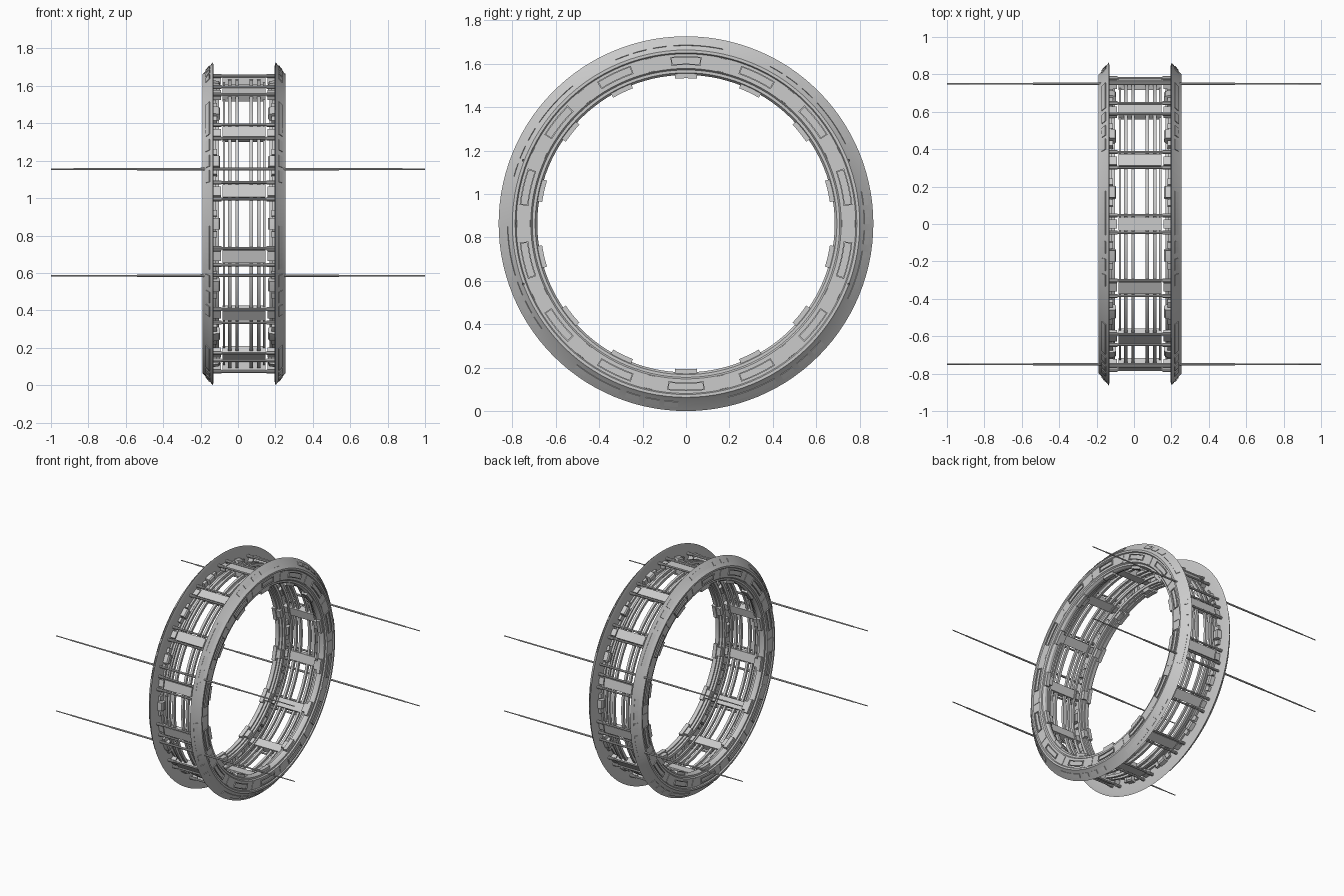
import bpy, bmesh, math
from math import sin, cos, radians, pi

if "Cube" in bpy.data.objects:
    bpy.data.objects.remove(bpy.data.objects["Cube"])

CX, CZ, R = 0.033, 0.863, 0.863      # ring mid-plane, axis height, outer radius
N = 14
STEP = 2 * pi / N


def point(x, r, a, t=0.0):
    """Point at axial x, radius r, angle a from the top towards +y, tangential shift t."""
    return (CX + x, r * sin(a) + t * cos(a), CZ + r * cos(a) - t * sin(a))


def sweep(bm, prof, a0=0.0, a1=2 * pi, n=112, s=1):
    """Turn a closed (x, r) profile about the axis; s=-1 gives the opposite side."""
    full = abs(a1 - a0 - 2 * pi) < 1e-6
    rows = [[bm.verts.new(point(s * x, r, a0 + (a1 - a0) * i / n)) for x, r in prof]
            for i in range(n if full else n + 1)]
    m = len(prof)
    for i in range(n):
        p, q = rows[i], rows[(i + 1) % len(rows)]
        for j in range(m):
            k = (j + 1) % m
            bm.faces.new((p[j], p[k], q[k], q[j]))
    if not full:
        bm.faces.new(rows[0])
        bm.faces.new(rows[-1])


def rect(x0, x1, r0, r1):
    return [(x0, r0), (x1, r0), (x1, r1), (x0, r1)]


def rod(bm, r, a, t, sections, sides=10):
    """Rod along x; sections are (axial x, thickness radius)."""
    rings = []
    for x, w in sections:
        rings.append([bm.verts.new(point(x, r + w * cos(2 * pi * j / sides), a,
                                         t + w * sin(2 * pi * j / sides))) for j in range(sides)])
    for p, q in zip(rings, rings[1:]):
        for j in range(sides):
            k = (j + 1) % sides
            bm.faces.new((p[j], p[k], q[k], q[j]))
    bm.faces.new(rings[0])
    bm.faces.new(rings[-1])


def finish(bm, name, smooth=True):
    bmesh.ops.recalc_face_normals(bm, faces=bm.faces)
    me = bpy.data.meshes.new(name)
    bm.to_mesh(me)
    bm.free()
    ob = bpy.data.objects.new(name, me)
    bpy.context.collection.objects.link(ob)
    if smooth:
        bpy.ops.object.select_all(action='DESELECT')
        ob.select_set(True)
        bpy.context.view_layer.objects.active = ob
        bpy.ops.object.shade_smooth_by_angle(angle=radians(30))


# bevelled rim profile, measured outward from the mid-plane
FLANGE = [(0.168, R), (0.213, 0.808), (0.222, 0.800), (0.222, 0.787), (0.214, 0.782),
          (0.214, 0.715), (0.205, 0.708), (0.205, 0.695), (0.190, 0.685), (0.168, 0.685),
          (0.168, 0.70), (0.163, 0.705), (0.163, 0.845)]


def bevel_panel(t0, t1, h):
    """Raised panel profile lying on the sloped outer band."""
    (xa, ra), (xb, rb) = FLANGE[0], FLANGE[1]
    pts = [(xa + (xb - xa) * t, ra + (rb - ra) * t) for t in (t0, t1)]
    nx, nr = 0.77 * h, 0.63 * h
    (x0, r0), (x1, r1) = pts
    return [(x0 - nx, r0 - nr), (x1 - nx, r1 - nr), (x1 + nx, r1 + nr), (x0 + nx, r0 + nr)]


for s, side in ((1, "right"), (-1, "left")):
    bm = bmesh.new()
    sweep(bm, FLANGE, s=s)
    finish(bm, side + "_flange")

    # inner support hoop beside the flange
    bm = bmesh.new()
    sweep(bm, rect(0.135, 0.150, 0.705, 0.725), s=s)
    sweep(bm, rect(0.150, 0.170, 0.695, 0.740), s=s)
    finish(bm, side + "_inner_hoop")

    # rectangular frames, clamps and seam wedges on the flat face
    bm = bmesh.new()
    for k in range(N):
        a = k * STEP
        h = 0.093 if k == 0 else 0.112
        d = 0.008
        for r0, r1 in ((0.731, 0.737), (0.765, 0.771)):
            sweep(bm, rect(0.210, 0.221, r0, r1), a - h, a + h, 4, s)
        for e in (-h, h - d):
            sweep(bm, rect(0.210, 0.221, 0.731, 0.771), a + e, a + e + d, 1, s)
        b = a + STEP / 2
        sweep(bm, [(0.20, 0.712), (0.217, 0.718), (0.217, 0.779), (0.20, 0.785)],
              b - 0.022, b + 0.022, 1, s)
        # pads projecting into the bore
        sweep(bm, rect(0.172, 0.200, 0.670, 0.70), a - 0.075, a + 0.075, 4, s)
        sweep(bm, rect(0.140, 0.172, 0.678, 0.71), a - 0.045, a + 0.045, 3, s)
    finish(bm, side + "_face_details", False)

    # long and short panels on the sloped band
    bm = bmesh.new()
    for k in range(7):
        o = 2 * k * STEP
        for c, h, n in ((4, 8, 8), (-8.5, 2.2, 2), (-15, 2.2, 2), (-21, 2.2, 2)):
            sweep(bm, bevel_panel(0.35, 0.78, 0.004), o + radians(c - h), o + radians(c + h), n, s)
    finish(bm, side + "_band_panels", False)

    # blocks and rounded elbows on the inward face, between the cross plates
    bm = bmesh.new()
    for k in range(N):
        b = (k + 0.5) * STEP
        sweep(bm, [(0.165, 0.725), (0.135, 0.73), (0.128, 0.74), (0.128, 0.765),
                   (0.135, 0.775), (0.165, 0.78)], b - 0.04, b + 0.04, 3, s)
        for e in (-0.075, 0.075):
            sweep(bm, rect(0.145, 0.166, 0.735, 0.770), b + e - 0.022, b + e + 0.022, 2, s)
    finish(bm, side + "_inward_blocks", False)

# thin hoops between the flanges
bm = bmesh.new()
for x in (-0.077, -0.038, 0.038, 0.077):
    sweep(bm, rect(x - 0.009, x + 0.009, 0.752, 0.772))
for x in (-0.108, 0.108):
    sweep(bm, rect(x - 0.006, x + 0.006, 0.735, 0.755))
finish(bm, "middle_hoops")

# cross plates with a rod along each edge and collars at the ends
plates, rods = bmesh.new(), bmesh.new()
for k in range(N):
    a = k * STEP
    sweep(plates, rect(-0.115, 0.115, 0.742, 0.790), a - 0.043, a + 0.043, 1)
    for t in (-0.046, 0.046):
        rod(rods, 0.790, a, t, [(-0.170, 0.007), (0.170, 0.007)])
        for s in (1, -1):
            rod(rods, 0.790, a, t, [(s * 0.120, 0.011), (s * 0.165, 0.011)])
    for s in (1, -1):
        sweep(plates, rect(0.125, 0.166, 0.745, 0.783), a - 0.032, a + 0.032, 1, s)
finish(plates, "cross_plates", False)
finish(rods, "cross_plate_rods")

# four long tapered rods through the ring
bm = bmesh.new()
for y in (0.75, -0.75):
    for z in (0.292, -0.278):
        xs = [(-1, 0.0035), (-0.88, 0.0035), (-0.88, 0.005), (-0.54, 0.005), (-0.54, 0.0065), (-0.2, 0.0065), (-0.2, 0.008)]
        full = xs + [(-x, w) for x, w in reversed(xs)]
        rod(bm, math.hypot(y, z), math.atan2(y, z), 0, [(x - CX, w) for x, w in full])
finish(bm, "long_rods")
